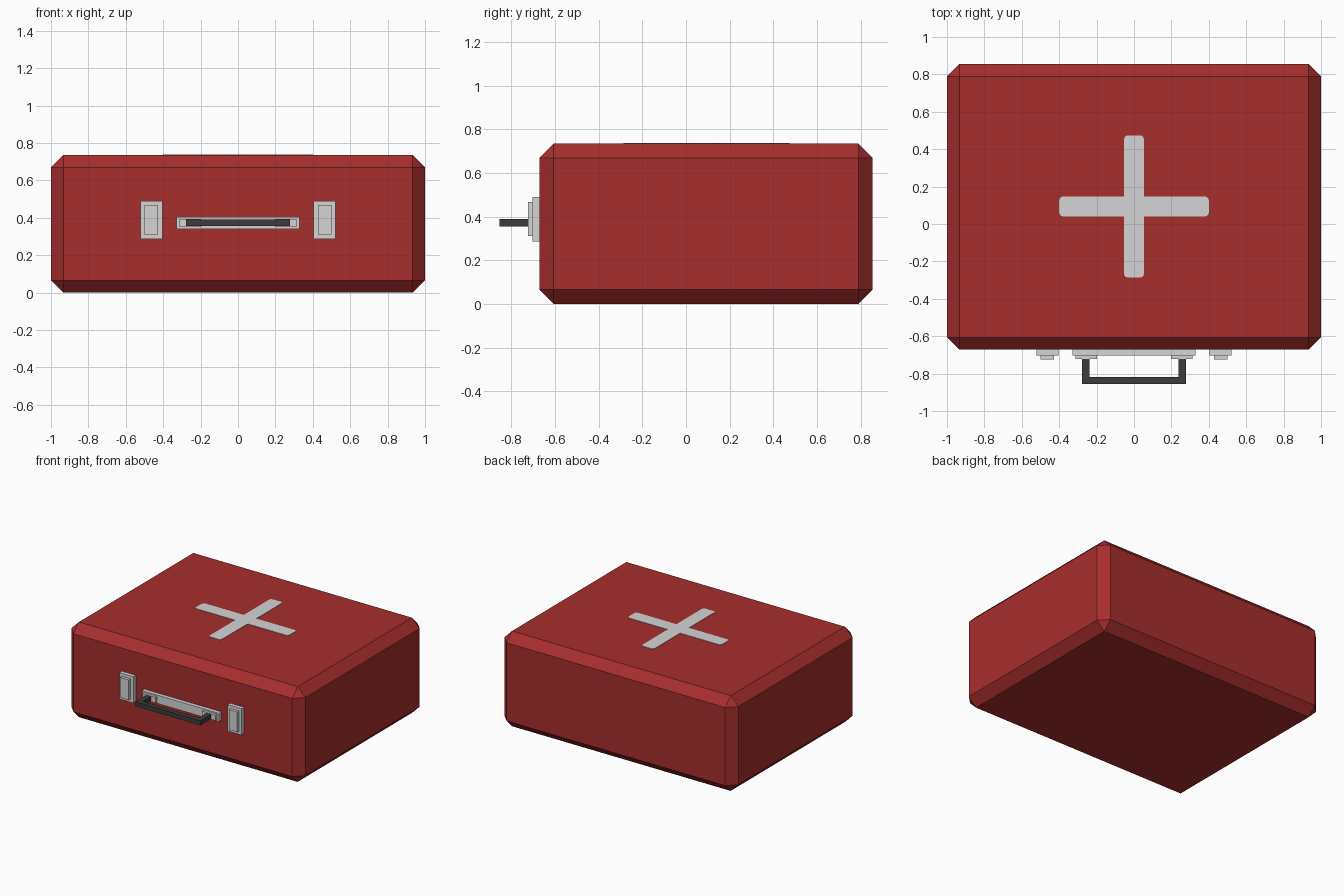
import bpy, bmesh, math

if "Cube" in bpy.data.objects:
    bpy.data.objects.remove(bpy.data.objects["Cube"])


def material(name, rgb):
    m = bpy.data.materials.new(name)
    m.diffuse_color = (*rgb, 1)
    m.use_nodes = True
    m.node_tree.nodes["Principled BSDF"].inputs["Base Color"].default_value = m.diffuse_color
    return m


RED = material("red case", (0.39, 0.027, 0.027))
METAL = material("light grey metal", (0.66, 0.66, 0.66))
DARK = material("dark grip", (0.045, 0.045, 0.045))


def finish(name, bm, mat):
    bmesh.ops.recalc_face_normals(bm, faces=bm.faces)
    me = bpy.data.meshes.new(name)
    bm.to_mesh(me)
    bm.free()
    me.materials.append(mat)
    ob = bpy.data.objects.new(name, me)
    bpy.context.collection.objects.link(ob)
    return ob


def box(name, x, y, z, mat, bevel=0):
    """Box from (min, max) pairs, with an optional flat chamfer."""
    bm = bmesh.new()
    bmesh.ops.create_cube(bm, size=1)
    for v in bm.verts:
        v.co = [(a + b) / 2 + c * (b - a) for (a, b), c in zip((x, y, z), v.co)]
    if bevel:
        bmesh.ops.bevel(bm, geom=bm.edges[:], offset=bevel, segments=1, affect='EDGES')
    return finish(name, bm, mat)


def prism(name, pts, z0, z1, mat, round_corners=None, radius=0):
    """Extrude an xy outline upwards, rounding the chosen corners."""
    bm = bmesh.new()
    verts = [bm.verts.new((x, y, z0)) for x, y in pts]
    face = bm.faces.new(verts)
    if round_corners:
        bmesh.ops.bevel(bm, geom=[v for v in verts if round_corners(v.co)],
                        offset=radius, segments=3, profile=0.5, affect='VERTICES')
    top = bmesh.ops.extrude_face_region(bm, geom=bm.faces[:])
    for g in top["geom"]:
        if isinstance(g, bmesh.types.BMVert):
            g.co.z = z1
    return finish(name, bm, mat)


# Case body with chamfered edges
FRONT, BACK, TOP = -0.672, 0.855, 0.735
box("case_body", (-1, 1), (FRONT, BACK), (0, TOP), RED, 0.066)

# Cross plate on the lid
cy, w, lx, ly = 0.094, 0.053, 0.40, 0.38
quarter = [(lx, w), (w, w), (w, ly)]
cross = []
for sx, sy in ((1, 1), (-1, 1), (-1, -1), (1, -1)):
    corner = [(sx * x, cy + sy * y) for x, y in quarter]
    cross += corner if sx * sy > 0 else corner[::-1]
prism("lid_cross", cross, TOP - 0.002, TOP + 0.003, METAL,
      lambda c: abs(c.x) > 0.3 or abs(c.y - cy) > 0.3, 0.02)

# Latches and handle mounts on both sides
for side, s in (("left", -1), ("right", 1)):
    def span(a, b):
        return tuple(sorted((s * a, s * b)))
    box(side + "_latch_plate", span(0.403, 0.522), (-0.702, FRONT + 0.01), (0.287, 0.491), METAL)
    box(side + "_latch_clasp", span(0.428, 0.50), (-0.724, -0.69), (0.312, 0.468), METAL)
    box(side + "_handle_mount", span(0.198, 0.312), (-0.722, -0.69), (0.35, 0.394), METAL)

# Handle back plate
box("handle_plate", (-0.33, 0.33), (-0.703, FRONT + 0.01), (0.34, 0.404), METAL)

# U-shaped grip
grip = [(-0.277, -0.715), (-0.277, -0.855), (0.277, -0.855), (0.277, -0.715),
        (0.238, -0.715), (0.238, -0.818), (-0.238, -0.818), (-0.238, -0.715)]
prism("handle_grip", grip, 0.355, 0.39, DARK)
